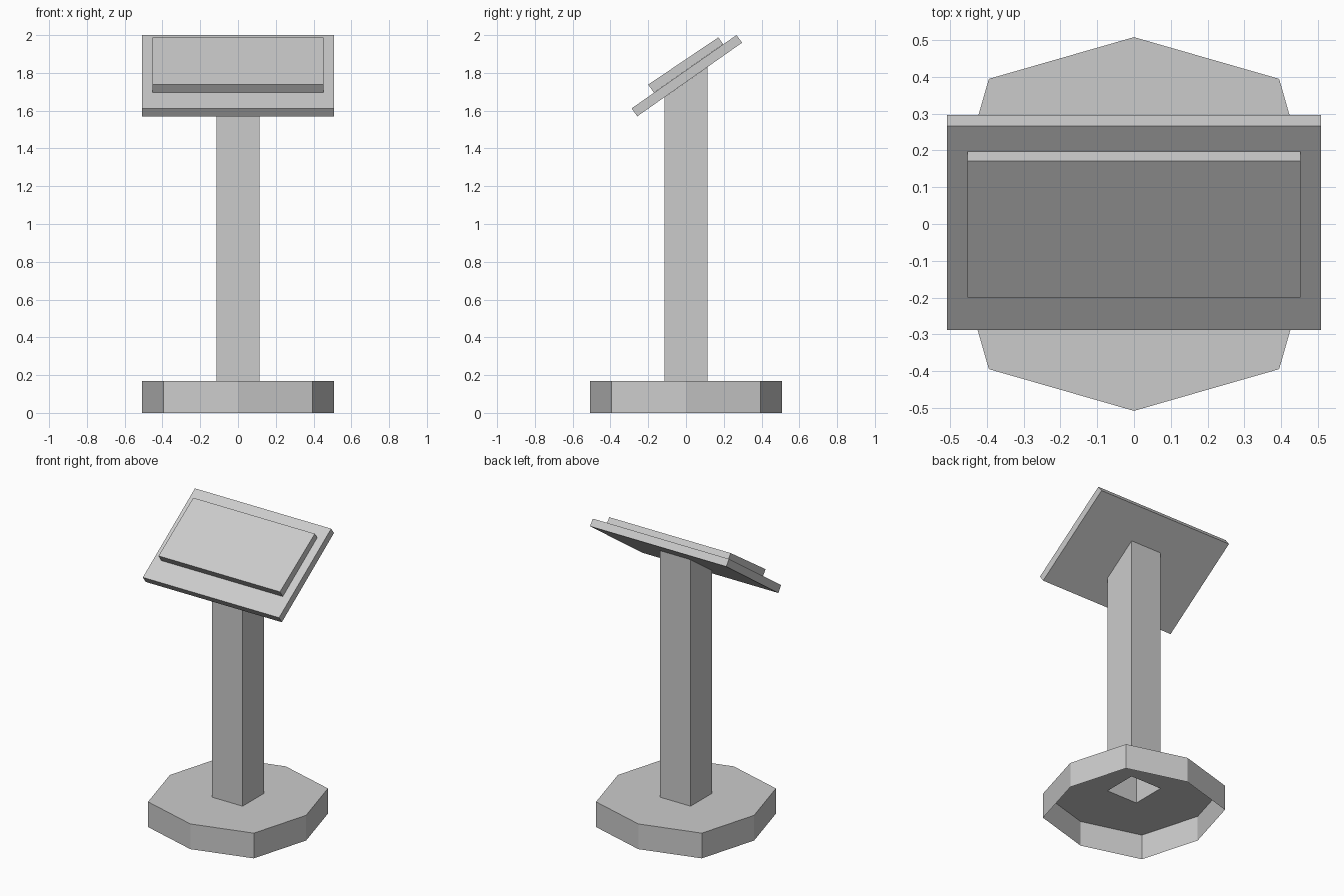
import bpy
from math import cos, sin, pi

cube = bpy.data.objects.get("Cube")
if cube:
    bpy.data.objects.remove(cube, do_unlink=True)

# One plain grey for every part
grey = bpy.data.materials.new("light_grey")
grey.use_nodes = True
grey.diffuse_color = (0.6, 0.6, 0.6, 1)
grey.node_tree.nodes["Principled BSDF"].inputs["Base Color"].default_value = (0.6, 0.6, 0.6, 1)


def add_object(name, verts, faces):
    mesh = bpy.data.meshes.new(name)
    mesh.from_pydata(verts, [], faces)
    mesh.materials.append(grey)
    obj = bpy.data.objects.new(name, mesh)
    bpy.context.collection.objects.link(obj)
    return obj


def walls(n, low, high):
    """Outward side quads between two counter-clockwise rings of n vertices."""
    return [(low + i, low + (i + 1) % n, high + (i + 1) % n, high + i) for i in range(n)]


def slab(name, half_width, profile):
    """Extrude a (y, z) profile across x."""
    n = len(profile)
    verts = [(x, y, z) for x in (-half_width, half_width) for y, z in profile]
    faces = walls(n, 0, n) + [tuple(range(n))[::-1], tuple(range(n, 2 * n))]
    return add_object(name, verts, faces)


BASE_TOP, POST = 0.17, 0.115
square = [(POST * sx, POST * sy) for sx, sy in ((1, 1), (-1, 1), (-1, -1), (1, -1))]

# Base: eight-sided shell, open underneath, with a square hole for the post
outline = []
for i in range(8):
    r = 0.508 if i % 2 else 0.558
    a = pi / 4 * (i + 1)
    outline.append((r * cos(a), r * sin(a)))
verts = [(x, y, z) for z in (0, BASE_TOP) for x, y in outline]
verts += [(x, y, BASE_TOP) for x, y in square]
faces = walls(8, 0, 8)
for i in range(4):
    j = (i + 1) % 4
    faces.append((8 + 2 * i, 9 + 2 * i, 8 + 2 * j, 16 + j, 16 + i))
add_object("base", verts, faces)

# Post: hollow square tube cut off at the slope of the desk
verts = [(x, y, BASE_TOP) for x, y in square]
verts += [(x, y, 1.751 + 0.703 * y) for x, y in square]
add_object("post", verts, walls(4, 0, 4))

# Tilted desk and the raised panel on it
slab("desk", 0.508, [(-0.258, 1.57), (0.297, 1.96), (0.267, 2.0), (-0.288, 1.612)])
slab("raised_panel", 0.453, [(-0.17, 1.695), (0.197, 1.952), (0.171, 1.988), (-0.2, 1.738)])
